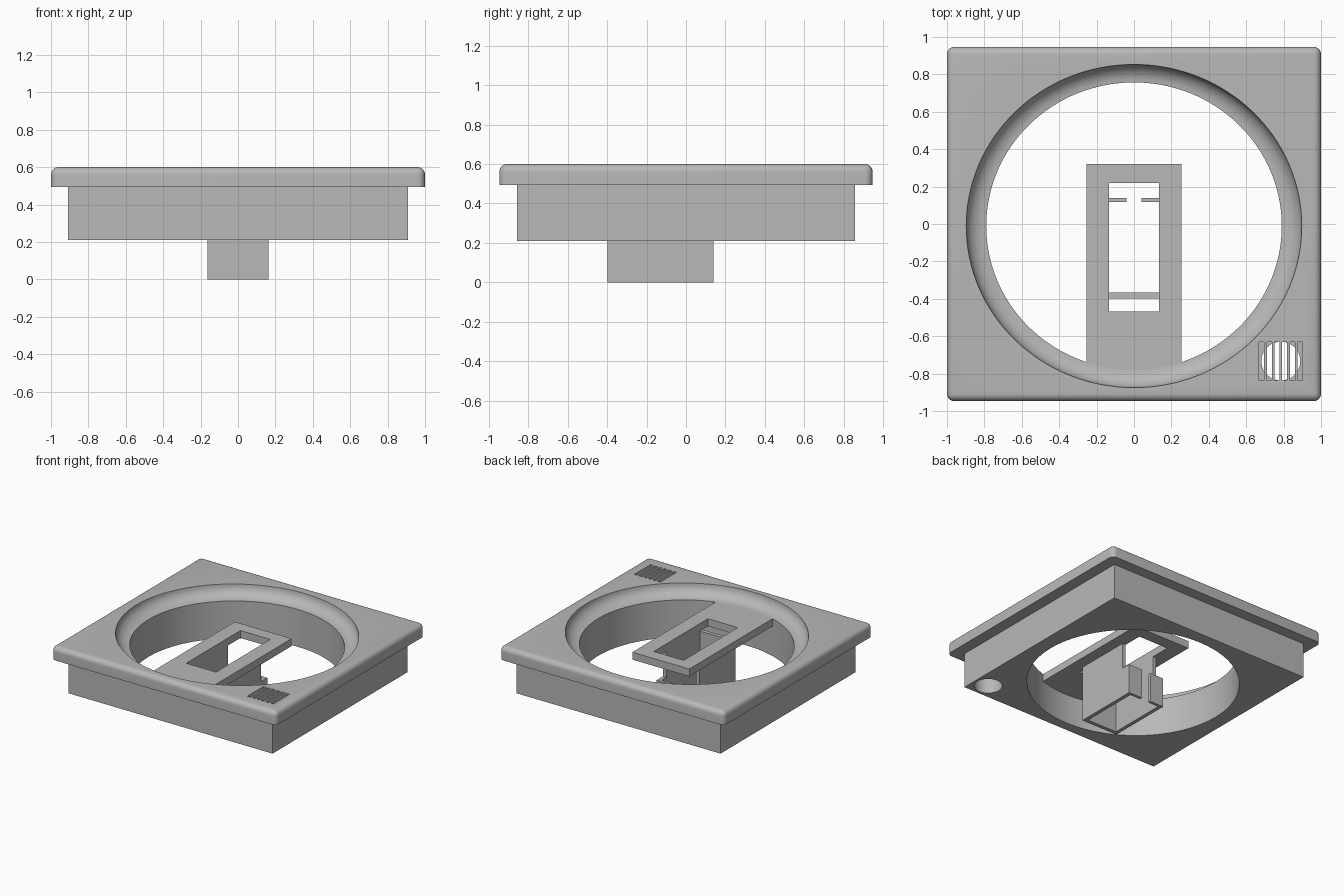
import bpy, bmesh
from math import sin, cos, pi, radians

if "Cube" in bpy.data.objects:
    bpy.data.objects.remove(bpy.data.objects["Cube"], do_unlink=True)

grey = bpy.data.materials.new("light grey plastic")
grey.use_nodes = True
grey.diffuse_color = (0.48, 0.48, 0.48, 1)
grey.node_tree.nodes["Principled BSDF"].inputs["Base Color"].default_value = (0.48, 0.48, 0.48, 1)


def finish(name, bm):
    bmesh.ops.recalc_face_normals(bm, faces=bm.faces)
    mesh = bpy.data.meshes.new(name)
    bm.to_mesh(mesh)
    bm.free()
    mesh.materials.append(grey)
    obj = bpy.data.objects.new(name, mesh)
    bpy.context.collection.objects.link(obj)
    return obj


def box(name, x, y, z, round_top=0):
    """Box from (low, high) ranges, optionally rounded except at the base."""
    bm = bmesh.new()
    bmesh.ops.create_cube(bm, size=1)
    for v in bm.verts:
        v.co = [r[0] if c < 0 else r[1] for c, r in zip(v.co, (x, y, z))]
    if round_top:
        edges = [e for e in bm.edges if any(v.co.z > z[0] + 0.001 for v in e.verts)]
        bmesh.ops.bevel(bm, geom=edges, offset=round_top, segments=6,
                        profile=0.5, affect='EDGES')
    return finish(name, bm)


def loft(name, cx, cy, rings, sides):
    """Closed solid through elliptical rings given as (rx, ry, z)."""
    bm = bmesh.new()
    loops = [[bm.verts.new((cx + rx * cos(2 * pi * i / sides),
                            cy + ry * sin(2 * pi * i / sides), z))
              for i in range(sides)] for rx, ry, z in rings]
    for a, b in zip(loops, loops[1:]):
        for i in range(sides):
            j = (i + 1) % sides
            bm.faces.new((a[i], a[j], b[j], b[i]))
    bm.faces.new(loops[0])
    bm.faces.new(loops[-1])
    return finish(name, bm)


def combine(obj, others, operation='DIFFERENCE'):
    for other in others:
        mod = obj.modifiers.new("boolean", 'BOOLEAN')
        mod.operation, mod.solver, mod.object = operation, 'EXACT', other
    graph = bpy.context.evaluated_depsgraph_get()
    mesh = bpy.data.meshes.new_from_object(obj.evaluated_get(graph))
    obj.modifiers.clear()
    obj.data = mesh
    for other in others:
        bpy.data.objects.remove(other, do_unlink=True)


# Square housing: rounded cover plate over a plain block
housing = box("housing", (-1, 1), (-0.947, 0.947), (0.493, 0.6), round_top=0.04)
block = box("block", (-0.908, 0.908), (-0.858, 0.858), (0.21, 0.52))
combine(housing, [block], 'UNION')

# Large opening with a hollow-curved rim
ledge, top = 0.51, 0.6
rings = [(0.79, 0.768, 0.1)]
for i in range(9):
    t = i / 8 * pi / 2
    rings.append((0.79 + 0.107 * sin(t), 0.768 + 0.096 * sin(t),
                  top - (top - ledge) * cos(t)))
rings.append((0.897, 0.864, 0.7))
opening = loft("opening_cutter", 0, -0.011, rings, 128)

# Corner grille: six slots above a round hole
gx, gy = 0.785, -0.733
cutters = [opening, loft("port_cutter", gx, gy, [(0.104, 0.104, 0.1), (0.104, 0.104, 0.545)], 40)]
for i in range(6):
    sx = gx + (i - 2.5) * 0.041
    cutters.append(box("slot_cutter", (sx - 0.0135, sx + 0.0135),
                       (gy - 0.103, gy + 0.103), (0.535, 0.7)))
combine(housing, cutters)

# Flat tongue reaching into the opening, with a window
tongue = box("tongue", (-0.253, 0.253), (-0.84, 0.32), (0.45, ledge))
combine(tongue, [box("window_cutter", (-0.133, 0.133), (-0.468, 0.22), (0.3, 0.7))])

# Open socket hanging below the tongue, slit and notched at the back
socket = box("socket", (-0.163, 0.163), (-0.397, 0.139), (0, 0.45))
combine(socket, [
    box("cavity_cutter", (-0.133, 0.133), (-0.366, 0.117), (-0.1, 0.6)),
    box("slit_cutter", (-0.04, 0.04), (0.05, 0.3), (-0.1, 0.6)),
    box("notch_cutter", (-0.3, 0.3), (0.06, 0.3), (0.24, 0.6)),
])

for obj in (housing, tongue, socket):
    bpy.ops.object.select_all(action='DESELECT')
    obj.select_set(True)
    bpy.context.view_layer.objects.active = obj
    bpy.ops.object.shade_smooth_by_angle(angle=radians(30))
